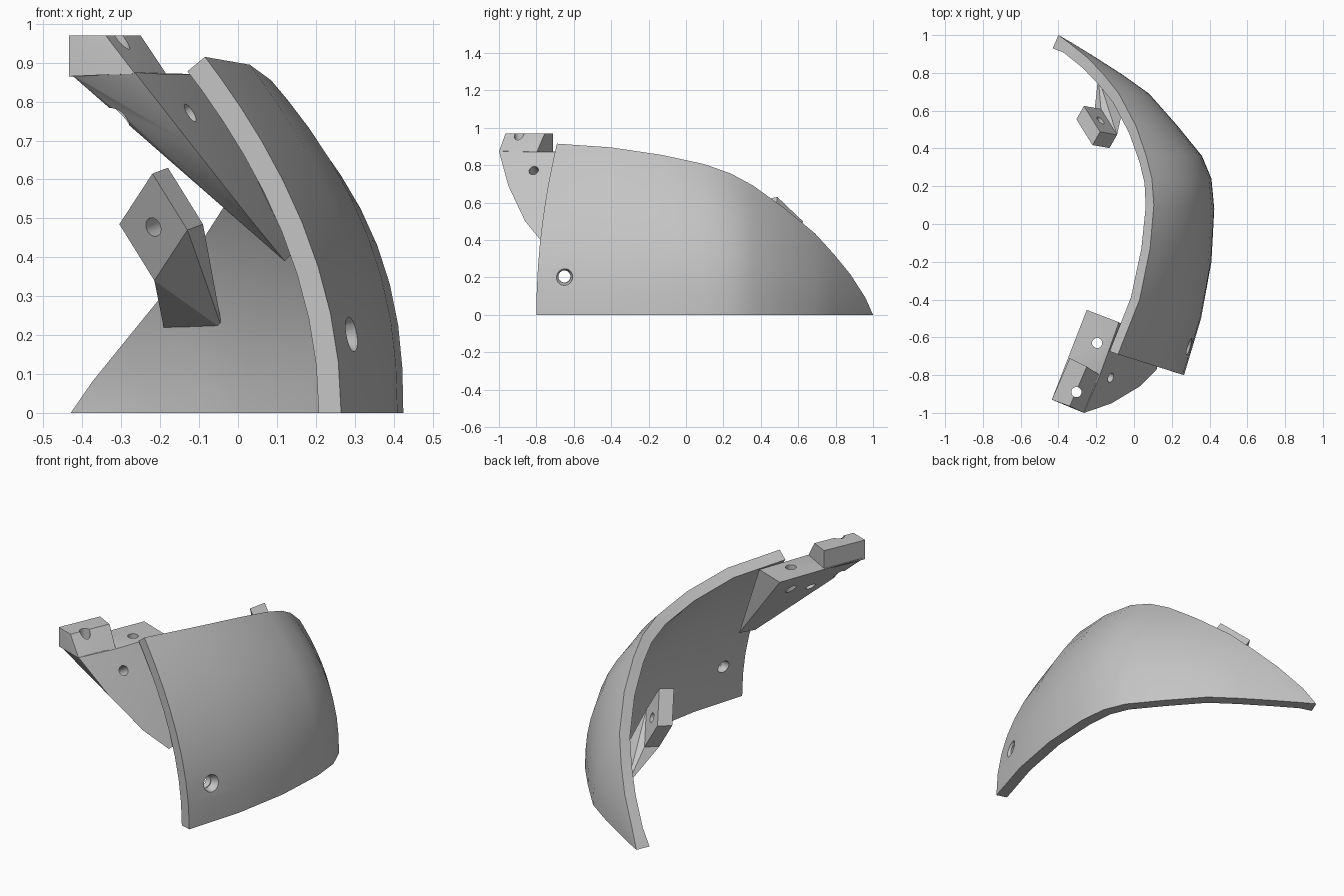
import bpy, bmesh, math
from mathutils import Vector

if "Cube" in bpy.data.objects:
    bpy.data.objects.remove(bpy.data.objects["Cube"])

grey = bpy.data.materials.new("light_grey")
grey.use_nodes = True
grey.diffuse_color = (0.55, 0.55, 0.55, 1)
grey.node_tree.nodes["Principled BSDF"].inputs["Base Color"].default_value = grey.diffuse_color


def add(name, bm):
    bmesh.ops.recalc_face_normals(bm, faces=bm.faces)
    mesh = bpy.data.meshes.new(name)
    bm.to_mesh(mesh)
    bm.free()
    mesh.materials.append(grey)
    obj = bpy.data.objects.new(name, mesh)
    bpy.context.collection.objects.link(obj)
    return obj


def hull(name, points):
    bm = bmesh.new()
    verts = [bm.verts.new(p) for p in points]
    res = bmesh.ops.convex_hull(bm, input=verts)
    extra = {g for g in res["geom_interior"] + res["geom_unused"] if isinstance(g, bmesh.types.BMVert)}
    bmesh.ops.delete(bm, geom=list(extra), context="VERTS")
    bmesh.ops.dissolve_limit(bm, angle_limit=math.radians(2), verts=bm.verts, edges=bm.edges)
    return add(name, bm)


def boolean(obj, other, operation):
    mod = obj.modifiers.new("bool", "BOOLEAN")
    mod.operation, mod.solver, mod.object = operation, "EXACT", other
    bpy.context.view_layer.objects.active = obj
    bpy.ops.object.modifier_apply(modifier=mod.name)
    bpy.data.objects.remove(other)


def drill(obj, centre, axis, r1, r2, depth):
    # Round cutter, r1 at the start and r2 at the end of the axis
    bm = bmesh.new()
    bmesh.ops.create_cone(bm, cap_ends=True, segments=24, radius1=r1, radius2=r2, depth=depth)
    cutter = add("cutter", bm)
    cutter.hide_render = True
    cutter.location = centre
    cutter.rotation_mode = "QUATERNION"
    cutter.rotation_quaternion = Vector((0, 0, 1)).rotation_difference(Vector(axis))
    bpy.context.view_layer.update()
    boolean(obj, cutter, "DIFFERENCE")


def smooth(obj, angle):
    bpy.ops.object.select_all(action="DESELECT")
    obj.select_set(True)
    bpy.context.view_layer.objects.active = obj
    bpy.ops.object.shade_smooth_by_angle(angle=math.radians(angle))


# Shell: base outline (x, y), rim (x, y, z) and fullness of each cross-section
stations = [
    (0.265, -0.8, -0.085, -0.69, 0.915, 2.0),
    (0.355, -0.5, 0.03, -0.4, 0.895, 2.1),
    (0.41, -0.2, 0.085, -0.13, 0.855, 2.3),
    (0.425, 0.08, 0.105, 0.1, 0.805, 2.5),
    (0.41, 0.24, 0.095, 0.24, 0.755, 2.5),
    (0.36, 0.36, 0.065, 0.36, 0.69, 2.4),
    (0.23, 0.52, 0.01, 0.52, 0.575, 2.2),
    (0.08, 0.69, -0.08, 0.69, 0.435, 2.1),
    (-0.06, 0.79, -0.16, 0.79, 0.325, 2.0),
    (-0.2, 0.88, -0.245, 0.88, 0.215, 2.0),
    (-0.33, 0.96, -0.345, 0.96, 0.09, 2.0),
]
ROWS, WALL = 10, 0.06
outer = []
for bx, by, tx, ty, tz, power in stations:
    row = []
    for j in range(ROWS):
        s = 1 - (1 - j / (ROWS - 1)) ** 1.3
        row.append(Vector((tx + (bx - tx) * (1 - s ** power), by + (ty - by) * s * s, tz * s)))
    outer.append(row)

inner = []
last = len(outer) - 1
for i, row in enumerate(outer):
    line = []
    for j, p in enumerate(row):
        along = outer[min(i + 1, last)][j] - outer[max(i - 1, 0)][j]
        up = row[min(j + 1, ROWS - 1)] - row[max(j - 1, 0)]
        if j == 0:
            up = Vector((0, 0, 1))
        q = p - along.cross(up).normalized() * WALL
        q.z = 0 if j == 0 else max(q.z, 0.003 * j)
        line.append(q)
    inner.append(line)
outer.append([Vector((-0.4, 1, 0))] * ROWS)
inner.append([Vector((-0.43, 0.93, 0))] * ROWS)

bm = bmesh.new()
grids = [[[bm.verts.new(p) for p in row] for row in g] for g in (outer, inner)]
o, n = grids
for i in range(last + 1):
    for g in grids:
        for j in range(ROWS - 1):
            bm.faces.new((g[i][j], g[i + 1][j], g[i + 1][j + 1], g[i][j + 1]))
    for j in (0, ROWS - 1):
        bm.faces.new((o[i][j], o[i + 1][j], n[i + 1][j], n[i][j]))
for i in (0, last + 1):
    for j in range(ROWS - 1):
        bm.faces.new((o[i][j], o[i][j + 1], n[i][j + 1], n[i][j]))
bmesh.ops.remove_doubles(bm, verts=bm.verts, dist=0.0005)
shell = add("curved_shell", bm)

# Countersunk screw hole in the shell
drill(shell, (0.27, -0.65, 0.205), (1, 0, 0), 0.032, 0.032, 0.4)
drill(shell, (0.31, -0.655, 0.205), (1, -0.2, 0.1), 0.03, 0.08, 0.1)
smooth(shell, 30)

# Front bracket: wedge behind the shell edge with a raised tab
front = hull("front_bracket", [
    (-0.435, -0.93, 0.875), (-0.265, -1, 0.875), (-0.18, -0.8, 0.87),
    (-0.25, -0.455, 0.87), (-0.08, -0.52, 0.87), (-0.12, -0.95, 0.69),
    (0.03, -0.86, 0.5), (0.12, -0.77, 0.39), (0.14, -0.66, 0.41)])
tab = hull("front_tab", [
    (-0.435, -0.93, 0.97), (-0.34, -0.71, 0.97), (-0.25, -0.755, 0.97), (-0.34, -0.965, 0.97),
    (-0.435, -0.93, 0.865), (-0.34, -0.71, 0.865), (-0.18, -0.8, 0.865), (-0.265, -1, 0.872)])
boolean(front, tab, "UNION")
drill(front, (-0.305, -0.89, 0.85), (0, 0, 1), 0.027, 0.027, 0.5)
drill(front, (-0.195, -0.63, 0.75), (0, 0, 1), 0.027, 0.027, 0.5)
drill(front, (-0.11, -0.82, 0.78), (0.79, -0.34, 0.52), 0.026, 0.026, 0.6)
smooth(front, 25)

# Rear bracket: tilted drilled block on a wedge foot
corner = Vector((-0.305, 0.555, 0.485))
rise, drop, depth = Vector((0.085, -0.137, 0.13)), Vector((0.09, -0.016, -0.145)), Vector((0.04, 0.07, 0.015))
block = [corner + a * rise + b * drop + c * depth for a in (0, 1) for b in (0, 1) for c in (0, 1)]
rear = hull("rear_bracket", block)
drill(rear, corner + (rise + drop + depth) / 2, depth, 0.025, 0.025, 0.3)
smooth(rear, 25)
foot = [corner + a * rise + drop + c * depth for a in (0, 1) for c in (0, 1)]
hull("rear_bracket_foot", foot + [Vector((-0.04, 0.69, 0.215)), Vector((-0.19, 0.78, 0.215))])
